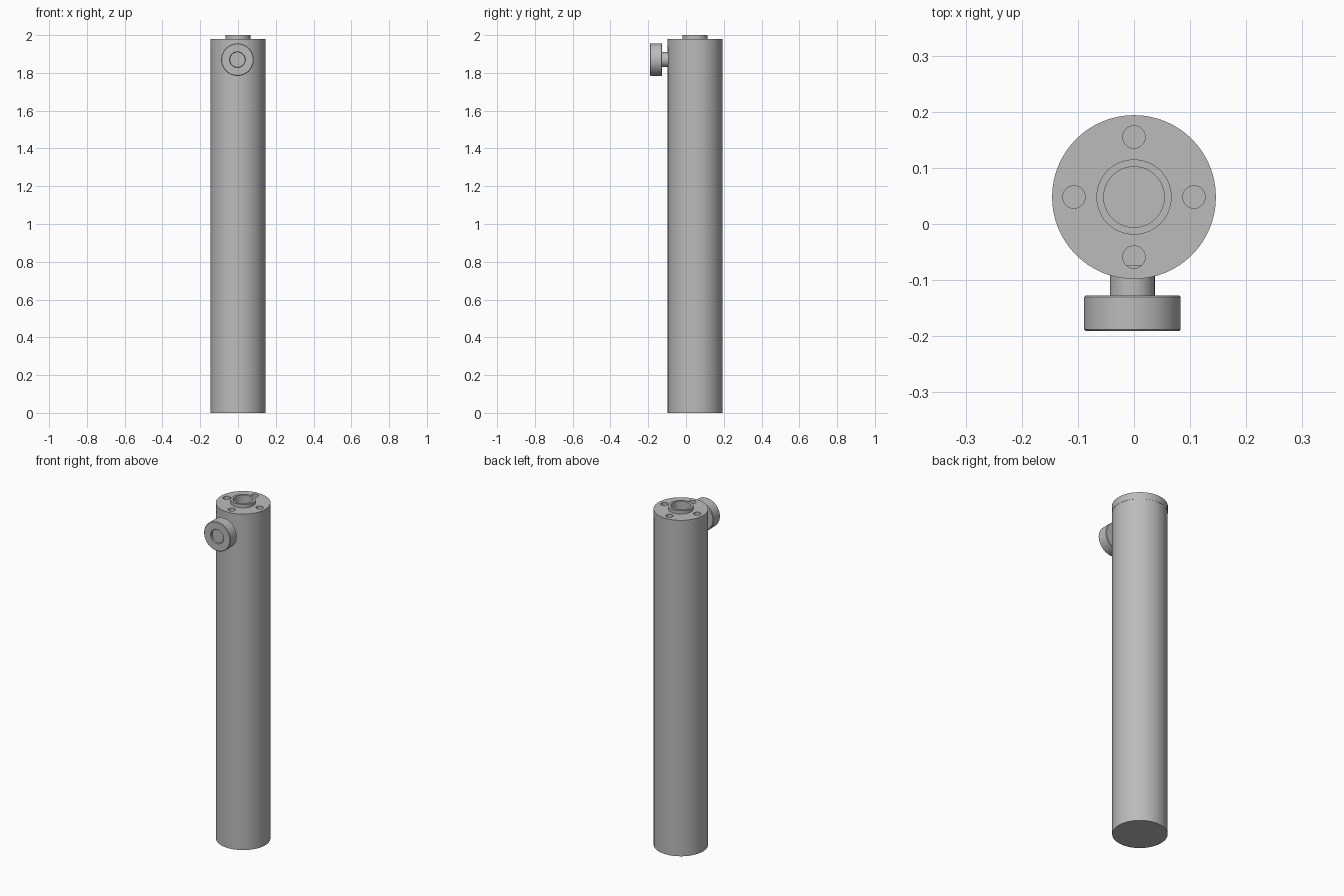
import bpy
import math
from mathutils import Matrix, Vector

cube = bpy.data.objects.get("Cube")
if cube:
    bpy.data.objects.remove(cube, do_unlink=True)

AXIS_Y = 0.048
KNOB_X, KNOB_Z = -0.003, 1.87

grey = bpy.data.materials.new("plain grey")
grey.use_nodes = True
colour = (0.5, 0.5, 0.5, 1)
grey.diffuse_color = colour
grey.node_tree.nodes["Principled BSDF"].inputs["Base Color"].default_value = colour


def lathe(name, profile, matrix, steps=64, closed=False):
    """Spin a (radius, height) profile around the local z axis."""
    verts, faces, rings = [], [], []
    for r, h in profile:
        count = 1 if r == 0 else steps
        rings.append(range(len(verts), len(verts) + count))
        for i in range(count):
            a = 2 * math.pi * i / steps
            verts.append((r * math.cos(a), r * math.sin(a), h))
    pairs = list(zip(rings, rings[1:]))
    if closed:
        pairs.append((rings[-1], rings[0]))
    for low, high in pairs:
        for i in range(steps):
            j = (i + 1) % steps
            if len(low) == 1:
                faces.append((low[0], high[j], high[i]))
            elif len(high) == 1:
                faces.append((low[i], low[j], high[0]))
            else:
                faces.append((low[i], low[j], high[j], high[i]))
    mesh = bpy.data.meshes.new(name)
    mesh.from_pydata(verts, [], faces)
    mesh.materials.append(grey)
    obj = bpy.data.objects.new(name, mesh)
    obj.matrix_world = matrix
    bpy.context.collection.objects.link(obj)
    return obj


def smooth(obj):
    bpy.ops.object.select_all(action="DESELECT")
    obj.select_set(True)
    bpy.context.view_layer.objects.active = obj
    bpy.ops.object.shade_smooth_by_angle(angle=math.radians(30))


upright = Matrix.Translation((0, AXIS_Y, 0))
forward = Matrix.Translation((KNOB_X, 0, KNOB_Z)) @ Matrix.Rotation(math.pi / 2, 4, "X")

# Hollow tube with a closed floor
tube = lathe("tube", [(0, 0), (0.145, 0), (0.145, 1.94), (0.132, 1.94),
                      (0.132, 0.02), (0, 0.02)], upright)

# Lid with a raised collar around the central bore
lid = lathe("lid", [(0.054, 1.94), (0.146, 1.94), (0.146, 1.98), (0.067, 1.98),
                    (0.067, 2.0), (0.054, 2.0)], upright, closed=True)

# Four bolt holes through the lid
for i in range(4):
    offset = Matrix.Rotation(i * math.pi / 2, 3, "Z") @ Vector((0.107, 0, 0))
    drill = lathe(f"bolt_hole_cutter_{i + 1}",
                  [(0, 1.9), (0.02, 1.9), (0.02, 2.05), (0, 2.05)],
                  Matrix.Translation(offset) @ upright, 32)
    drill.hide_render = True
    drill.hide_set(True)
    cut = lid.modifiers.new("bolt hole", "BOOLEAN")
    cut.operation = "DIFFERENCE"
    cut.solver = "EXACT"
    cut.object = drill
    bpy.context.view_layer.objects.active = lid
    bpy.ops.object.modifier_apply(modifier=cut.name)
    bpy.data.objects.remove(drill, do_unlink=True)

# Stem through the tube wall, ending just short of the knob face
stem = lathe("knob_stem", [(0, 0.073), (0.04, 0.073), (0.04, 0.178), (0, 0.178)], forward, 48)

# Round knob with softened rims
knob = lathe("knob", [(0.04, 0.127), (0.083, 0.127), (0.086, 0.13), (0.086, 0.188),
                      (0.083, 0.191), (0.042, 0.191), (0.04, 0.189)], forward, closed=True)

for part in (tube, lid, stem, knob):
    smooth(part)
